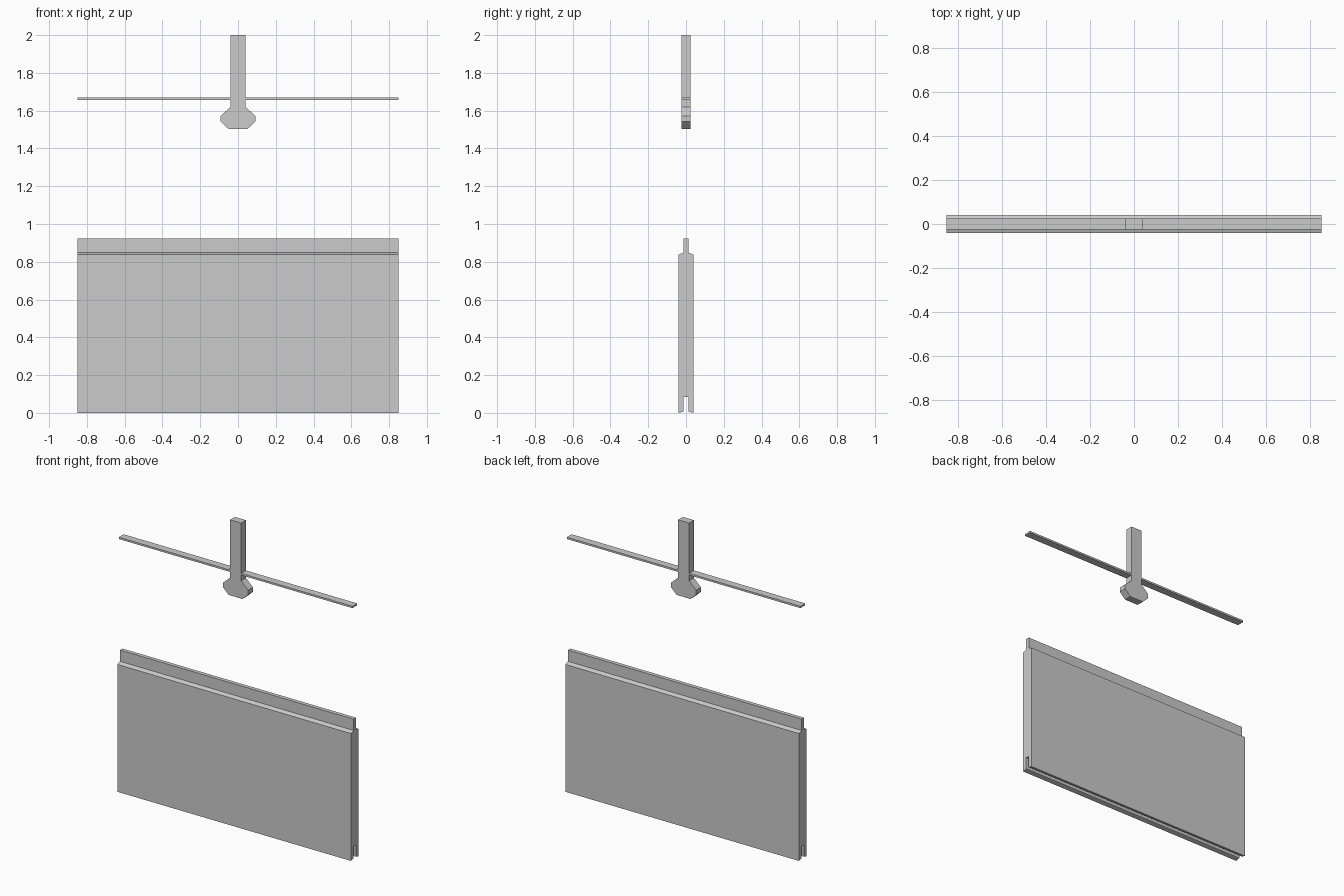
import bpy

if "Cube" in bpy.data.objects:
    bpy.data.objects.remove(bpy.data.objects["Cube"])


def extrude_profile(name, half_outline, depth, axis):
    """Mirror a half outline (width, z) and extrude it evenly along the axis."""
    outline = half_outline + [(-w, z) for w, z in reversed(half_outline)]
    n = len(outline)
    verts = []
    for d in (-depth / 2, depth / 2):
        for w, z in outline:
            verts.append((d, w, z) if axis == 'X' else (w, d, z))
    faces = [tuple(range(n - 1, -1, -1)), tuple(range(n, 2 * n))]
    faces += [(i, (i + 1) % n, n + (i + 1) % n, n + i) for i in range(n)]
    if axis == 'Y':
        faces = [tuple(reversed(f)) for f in faces]
    mesh = bpy.data.meshes.new(name)
    mesh.from_pydata(verts, [], faces)
    mesh.update()
    obj = bpy.data.objects.new(name, mesh)
    bpy.context.collection.objects.link(obj)
    return obj


# Panel with a tongue on top and a matching groove below
extrude_profile("panel", [
    (0.012, 0.085), (0.012, 0.008), (0.016, 0.006), (0.04, 0.0),
    (0.04, 0.838), (0.013, 0.848), (0.013, 0.922),
], 1.70, 'X')

# Hanging post with a faceted lower knob
extrude_profile("post", [
    (0.05, 1.503), (0.092, 1.543), (0.092, 1.572),
    (0.04, 1.62), (0.04, 2.0),
], 0.05, 'Y')

# Thin flat strips reaching out on both sides of the post
for side, label in ((-1, "left"), (1, "right")):
    strip = extrude_profile("strip_" + label, [(0.025, 1.657), (0.025, 1.669)],
                            0.81, 'X')
    strip.location.x = side * 0.445
